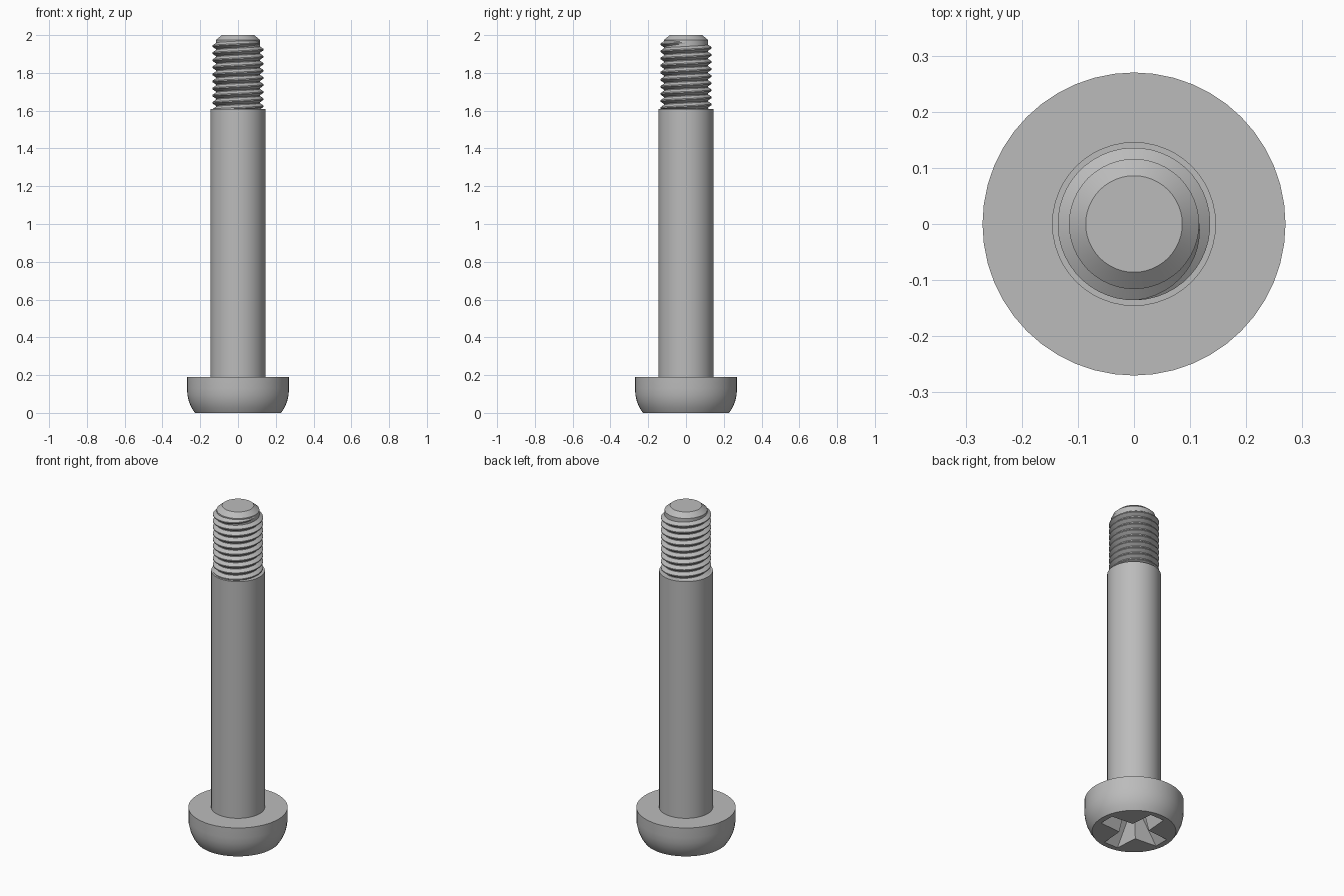
import bpy, bmesh, math

if "Cube" in bpy.data.objects:
    bpy.data.objects.remove(bpy.data.objects["Cube"], do_unlink=True)

SEGMENTS = 48
steel = bpy.data.materials.new("steel grey")
steel.use_nodes = True
steel.diffuse_color = (0.5, 0.5, 0.5, 1)
steel.node_tree.nodes["Principled BSDF"].inputs["Base Color"].default_value = (0.5, 0.5, 0.5, 1)


def make_object(name, bm):
    bmesh.ops.recalc_face_normals(bm, faces=bm.faces[:])
    mesh = bpy.data.meshes.new(name)
    bm.to_mesh(mesh)
    bm.free()
    mesh.materials.append(steel)
    ob = bpy.data.objects.new(name, mesh)
    bpy.context.collection.objects.link(ob)
    return ob


def activate(ob):
    bpy.ops.object.select_all(action="DESELECT")
    ob.select_set(True)
    bpy.context.view_layer.objects.active = ob


def smooth(ob, degrees=30):
    activate(ob)
    bpy.ops.object.shade_smooth_by_angle(angle=math.radians(degrees))


def loft(name, rings):
    """Join equal rings of points and cap both ends."""
    bm = bmesh.new()
    loops = [[bm.verts.new(p) for p in ring] for ring in rings]
    n = len(loops[0])
    for a, b in zip(loops, loops[1:]):
        for i in range(n):
            j = (i + 1) % n
            bm.faces.new((a[i], a[j], b[j], b[i]))
    bm.faces.new(loops[0])
    bm.faces.new(loops[-1])
    return make_object(name, bm)


def lathe(name, profile):
    angles = [math.tau * i / SEGMENTS for i in range(SEGMENTS)]
    return loft(name, [[(r * math.cos(a), r * math.sin(a), z) for a in angles]
                       for r, z in profile])


# Rounded pan head
head = lathe("head", [(0.228, 0), (0.246, 0.027), (0.26, 0.06),
                      (0.268, 0.095), (0.27, 0.13), (0.27, 0.19)])


# Tapered cross recess in the underside of the head
def cross_ring(reach, half, z):
    points = []
    for k in range(4):
        c, s = math.cos(k * math.pi / 2), math.sin(k * math.pi / 2)
        for x, y in ((reach, -half), (reach, half), (half * 1.25, half * 1.25)):
            points.append((c * x - s * y, s * x + c * y, z))
    return points


cutter = loft("recess_cutter", [cross_ring(0.203, 0.047, -0.01),
                                cross_ring(0.085, 0.03, 0.13)])
cutter.hide_render = True
cut = head.modifiers.new("recess", "BOOLEAN")
cut.operation = "DIFFERENCE"
cut.solver = "EXACT"
cut.object = cutter
activate(head)
bpy.ops.object.modifier_apply(modifier=cut.name)
bpy.data.objects.remove(cutter, do_unlink=True)
smooth(head)

# Plain shank
smooth(lathe("shank", [(0.146, 0.185), (0.146, 1.61)]))

# Threaded core with a chamfered tip
smooth(lathe("threaded_core", [(0.116, 1.6), (0.116, 1.975), (0.086, 2)]), 25)

# Right-handed helical thread, fading out just below the tip
PITCH, TURNS = 0.0375, 10
END_ANGLE, END_Z = math.radians(10), 1.962
steps = TURNS * SEGMENTS
rings = []
for i in range(steps + 1):
    back = (steps - i) / SEGMENTS
    angle = END_ANGLE - math.tau * back
    z = END_Z - PITCH * back
    fade = min(1, back / 0.28 + 0.02)
    crest = 0.114 + 0.022 * fade
    ring = []
    for r, dz in ((0.105, -0.018), (0.114, -0.018), (crest, -0.003),
                  (crest, 0.003), (0.114, 0.018), (0.105, 0.018)):
        ring.append((r * math.cos(angle), r * math.sin(angle), z + dz * (0.4 + 0.6 * fade)))
    rings.append(ring)
smooth(loft("thread", rings))
